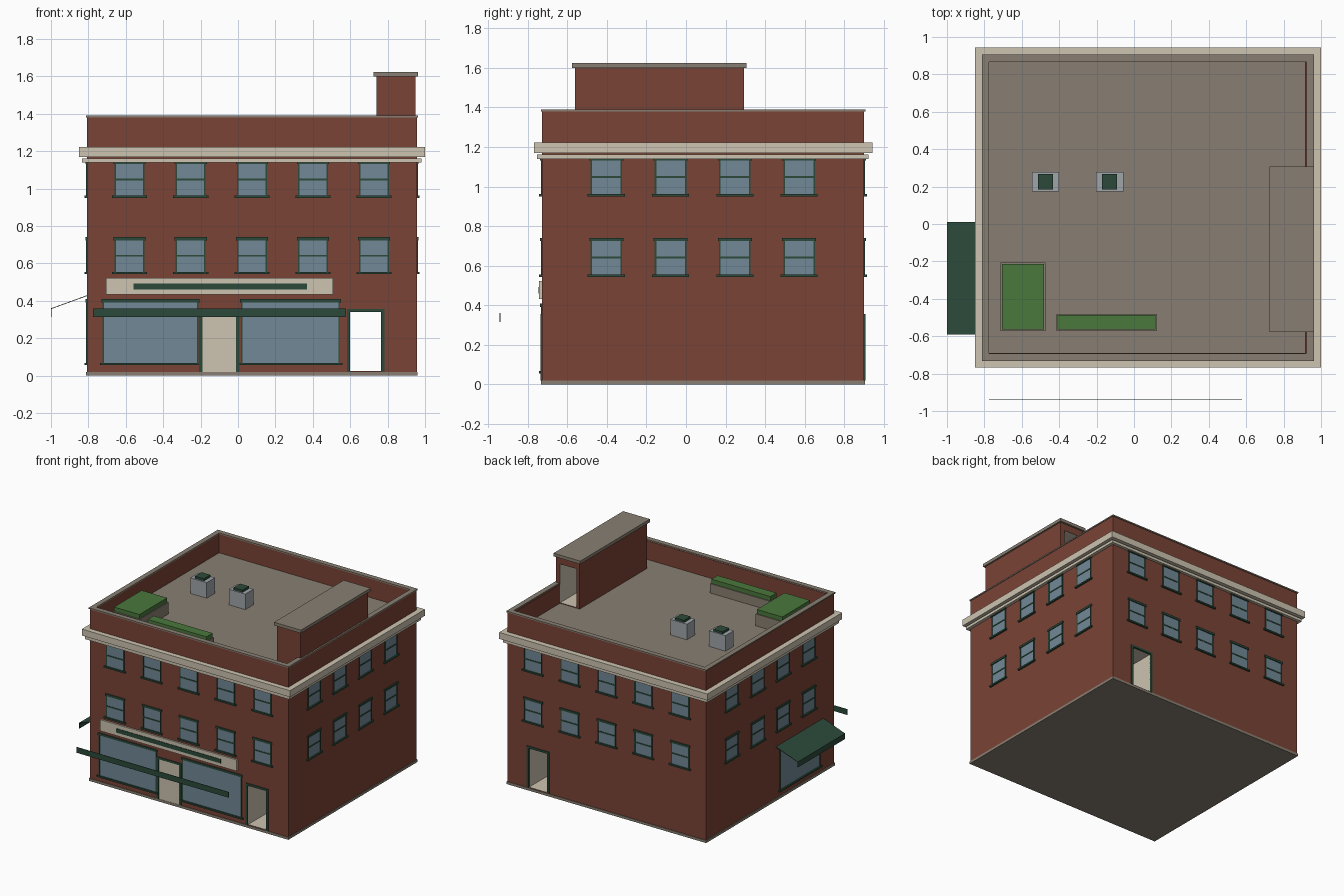
import bpy
import bmesh

cube = bpy.data.objects.get("Cube")
if cube:
    bpy.data.objects.remove(cube, do_unlink=True)


def material(name, r, g, b):
    """Flat colour given as 0-255 sRGB, stored linear."""
    lin = [((c / 255 + 0.055) / 1.055) ** 2.4 for c in (r, g, b)] + [1.0]
    m = bpy.data.materials.new(name)
    m.use_nodes = True
    m.diffuse_color = lin
    bsdf = m.node_tree.nodes["Principled BSDF"]
    bsdf.inputs["Base Color"].default_value = lin
    bsdf.inputs["Roughness"].default_value = 0.9
    return m


BRICK = material("brick red", 122, 67, 53)
CREAM = material("cream", 205, 196, 176)
STONE = material("roof taupe", 137, 127, 114)
GLASS = material("window blue", 113, 137, 150)
GREEN = material("dark green", 44, 74, 58)
PLANT = material("leaf green", 74, 120, 60)
METAL = material("light grey", 160, 166, 170)

# Wall planes of the main block
X0, X1, Y0, Y1 = -0.807, 0.957, -0.728, 0.90
ROOF_Z, TOP_Z = 1.23, 1.38


def box(name, xs, ys, zs, *mats):
    bm = bmesh.new()
    bmesh.ops.create_cube(bm, size=1)
    for v in bm.verts:
        v.co = [r[0] if c < 0 else r[1] for c, r in zip(v.co, (xs, ys, zs))]
    me = bpy.data.meshes.new(name)
    bm.to_mesh(me)
    bm.free()
    ob = bpy.data.objects.new(name, me)
    bpy.context.collection.objects.link(ob)
    for m in mats:
        me.materials.append(m)
    return ob


def cut(ob, xs, ys, zs, rule):
    """Cut a box out; rule gives the material index from a cutter face normal."""
    cutter = box("cutter", xs, ys, zs, *ob.data.materials)
    cutter.hide_render = True
    for p in cutter.data.polygons:
        p.material_index = rule(p.normal)
    mod = ob.modifiers.new("opening", "BOOLEAN")
    mod.operation = "DIFFERENCE"
    mod.solver = "EXACT"
    mod.object = cutter
    bpy.context.view_layer.objects.active = ob
    bpy.ops.object.modifier_apply(modifier=mod.name)
    bpy.data.objects.remove(cutter, do_unlink=True)


def ring(name, xs, ys, zs, width, mat):
    (a, b), (c, d) = xs, ys
    box(name + "_front", xs, (c, c + width), zs, mat)
    box(name + "_back", xs, (d - width, d), zs, mat)
    box(name + "_left", (a, a + width), (c + width, d - width), zs, mat)
    box(name + "_right", (b - width, b), (c + width, d - width), zs, mat)


def on_wall(name, side, span, zs, out, mat):
    """Plate set into a wall, standing out from it by a given distance."""
    sunk = 0.01
    if side == "front":
        box(name, span, (Y0 - out, Y0 + sunk), zs, mat)
    elif side == "back":
        box(name, span, (Y1 - sunk, Y1 + out), zs, mat)
    elif side == "left":
        box(name, (X0 - out, X0 + sunk), span, zs, mat)
    else:
        box(name, (X1 - sunk, X1 + out), span, zs, mat)


def window(name, side, mid, w, z0, z1, rail=True):
    a, b = mid - w / 2, mid + w / 2
    on_wall(name + "_glass", side, (a, b), (z0, z1), 0.002, GLASS)
    for edge, label in ((a, "_jamb_a"), (b, "_jamb_b")):
        on_wall(name + label, side, (edge - 0.004, edge + 0.004), (z0, z1), 0.006, GREEN)
    on_wall(name + "_header", side, (a - 0.01, b + 0.01), (z1 - 0.003, z1 + 0.014), 0.009, GREEN)
    on_wall(name + "_sill", side, (a - 0.018, b + 0.018), (z0 - 0.012, z0), 0.014, GREEN)
    if rail:
        zm = (z0 + z1) / 2
        on_wall(name + "_rail", side, (a, b), (zm - 0.005, zm + 0.005), 0.005, GREEN)


def door_frame(name, side, a, b):
    t, h = 0.018, 0.34
    on_wall(name + "_post_a", side, (a - t, a), (0.02, h), 0.007, GREEN)
    on_wall(name + "_post_b", side, (b, b + t), (0.02, h), 0.007, GREEN)
    on_wall(name + "_lintel", side, (a - t, b + t), (h, h + 0.016), 0.007, GREEN)


# Main block: roof well and a passage running front to back
block = box("main_block", (X0, X1), (Y0, Y1), (0.02, TOP_Z), BRICK, CREAM, STONE)
cut(block, (-0.775, 0.915), (-0.69, 0.867), (ROOF_Z, 1.6), lambda n: 2 if n.z < -0.5 else 0)
cut(block, (0.60, 0.765), (-1, 1.2), (0.025, 0.34), lambda n: 1)
box("plinth", (X0 - 0.006, X1 + 0.004), (Y0 - 0.005, Y1 + 0.005), (0, 0.02), STONE)
ring("parapet_cap", (-0.814, 0.962), (-0.733, 0.907), (TOP_Z, 1.39), 0.04, STONE)

# Cornice bands
box("cornice", (-0.85, 1.0), (-0.768, 0.943), (1.17, 1.222), CREAM)
box("lower_cornice", (-0.833, 0.982), (-0.752, 0.923), (1.14, 1.162), CREAM)

# Sash windows on the upper floors
for floor, z in (("second", 0.555), ("third", 0.963)):
    for side, count, start, step in (("front", 5, -0.58, 0.327), ("back", 5, -0.58, 0.327),
                                     ("left", 4, -0.403, 0.325), ("right", 4, -0.403, 0.325)):
        for i in range(count):
            window(f"{side}_{floor}_window_{i + 1}", side, start + i * step, 0.152, z, z + 0.172)

# Shop windows
window("shop_window_right", "front", -0.468, 0.505, 0.068, 0.395, False)
window("shop_window_left", "front", 0.28, 0.52, 0.068, 0.395, False)
window("shop_window_side", "left", -0.29, 0.505, 0.068, 0.395, False)

# Doors
on_wall("shop_door", "front", (-0.19, -0.01), (0.02, 0.34), 0.003, CREAM)
door_frame("shop_door", "front", -0.19, -0.01)
door_frame("passage_front", "front", 0.60, 0.765)
door_frame("passage_back", "back", 0.60, 0.765)

# Sign board with a plain stripe
on_wall("sign_board", "front", (-0.705, 0.508), (0.433, 0.523), 0.014, CREAM)
on_wall("sign_stripe", "front", (-0.56, 0.368), (0.46, 0.492), 0.018, GREEN)

# Awnings: hanging valances, and the sloped sheet on the left side
box("front_valance", (-0.775, 0.577), (-0.942, -0.938), (0.315, 0.36), GREEN)
box("side_valance", (-1.0, -0.996), (-0.59, 0.01), (0.315, 0.36), GREEN)
sheet = box("side_awning", (-1.0, X0), (-0.59, 0.01), (0.356, 0.36), GREEN)
for v in sheet.data.vertices:
    if v.co.x > -0.9:
        v.co.z += 0.07

# Stair house with an open back
stair = box("stair_house", (0.74, 0.95), (-0.562, 0.292), (ROOF_Z - 0.01, 1.6), BRICK, CREAM)
cut(stair, (0.767, 0.913), (-0.53, 0.4), (ROOF_Z + 0.005, 1.545), lambda n: 1)
box("stair_house_roof", (0.725, 0.963), (-0.577, 0.307), (1.6, 1.625), STONE)

# Roof vents
for i, x in enumerate((-0.473, -0.13)):
    box(f"vent_box_{i + 1}", (x - 0.073, x + 0.073), (0.174, 0.278), (ROOF_Z - 0.01, 1.355), METAL)
    box(f"vent_fan_{i + 1}", (x - 0.04, x + 0.04), (0.185, 0.268), (1.35, 1.373), GREEN)

# Roof planters
for name, xs, ys, z in (("large_planter", (-0.713, -0.473), (-0.572, -0.207), 1.325),
                        ("long_planter", (-0.415, 0.122), (-0.572, -0.48), 1.305)):
    box(name, xs, ys, (ROOF_Z - 0.01, z), STONE)
    box(name + "_plants", (xs[0] + 0.007, xs[1] - 0.007), (ys[0] + 0.007, ys[1] - 0.007),
        (z - 0.01, z + 0.035), PLANT)
